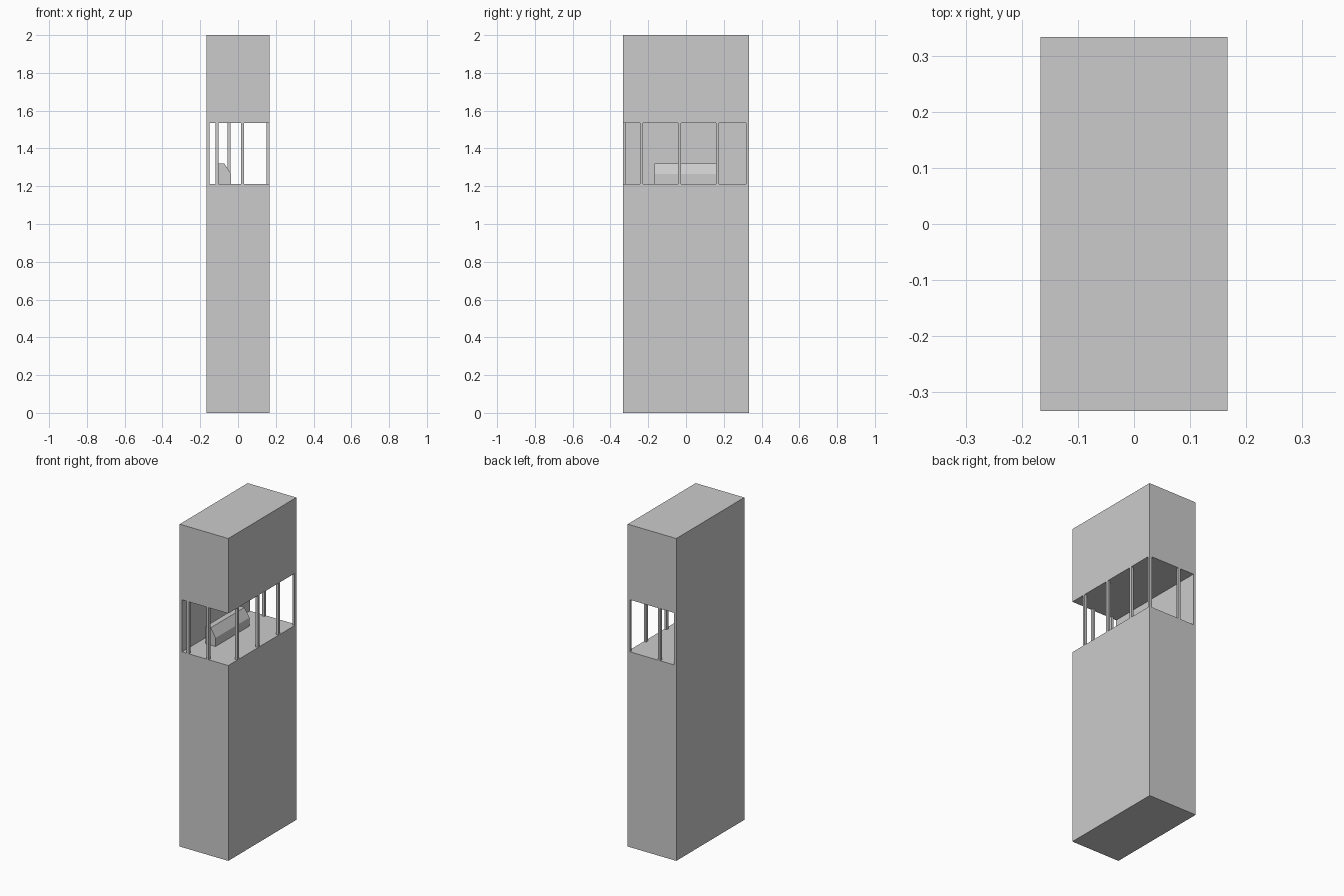
import bpy, bmesh

if "Cube" in bpy.data.objects:
    bpy.data.objects.remove(bpy.data.objects["Cube"])

W, D, H = 0.1667, 0.3333, 2.0      # half width, half depth, height
SILL, HEAD = 1.212, 1.535          # window band
T = 0.016                          # wall and post thickness


def extrude_profile(name, pts, y0, y1):
    """Extrude an x-z outline along y."""
    bm = bmesh.new()
    face = bm.faces.new([bm.verts.new((x, y0, z)) for x, z in pts])
    new = bmesh.ops.extrude_face_region(bm, geom=[face])["geom"]
    verts = [v for v in new if isinstance(v, bmesh.types.BMVert)]
    bmesh.ops.translate(bm, verts=verts, vec=(0, y1 - y0, 0))
    bmesh.ops.recalc_face_normals(bm, faces=bm.faces)
    mesh = bpy.data.meshes.new(name)
    bm.to_mesh(mesh)
    bm.free()
    obj = bpy.data.objects.new(name, mesh)
    bpy.context.collection.objects.link(obj)
    return obj


def post(name, x, y):
    h = T / 2
    extrude_profile(name, [(x - h, SILL), (x + h, SILL), (x + h, HEAD), (x - h, HEAD)],
                    y - h, y + h)


# Tower body: base, top block and solid left wall in one C-shaped outline
extrude_profile("tower_body", [(-W, 0), (W, 0), (W, SILL), (-W + T, SILL),
                               (-W + T, HEAD), (W, HEAD), (W, H), (-W, H)], -D, D)

# Window posts on the front, right and back
edge = T / 2
for x in (-0.111, 0.024):
    post("front_post", x, -D + edge)
for y in (-0.235, -0.034, 0.167):
    post("right_post", W - edge, y)
post("back_corner_post", W - edge, D - edge)
post("back_post", -0.048, D - edge)

# Control desk with sloping top edge
extrude_profile("control_desk", [(-0.105, SILL), (-0.037, SILL), (-0.037, 1.265),
                                 (-0.071, 1.319), (-0.105, 1.319)], -0.167, 0.165)
